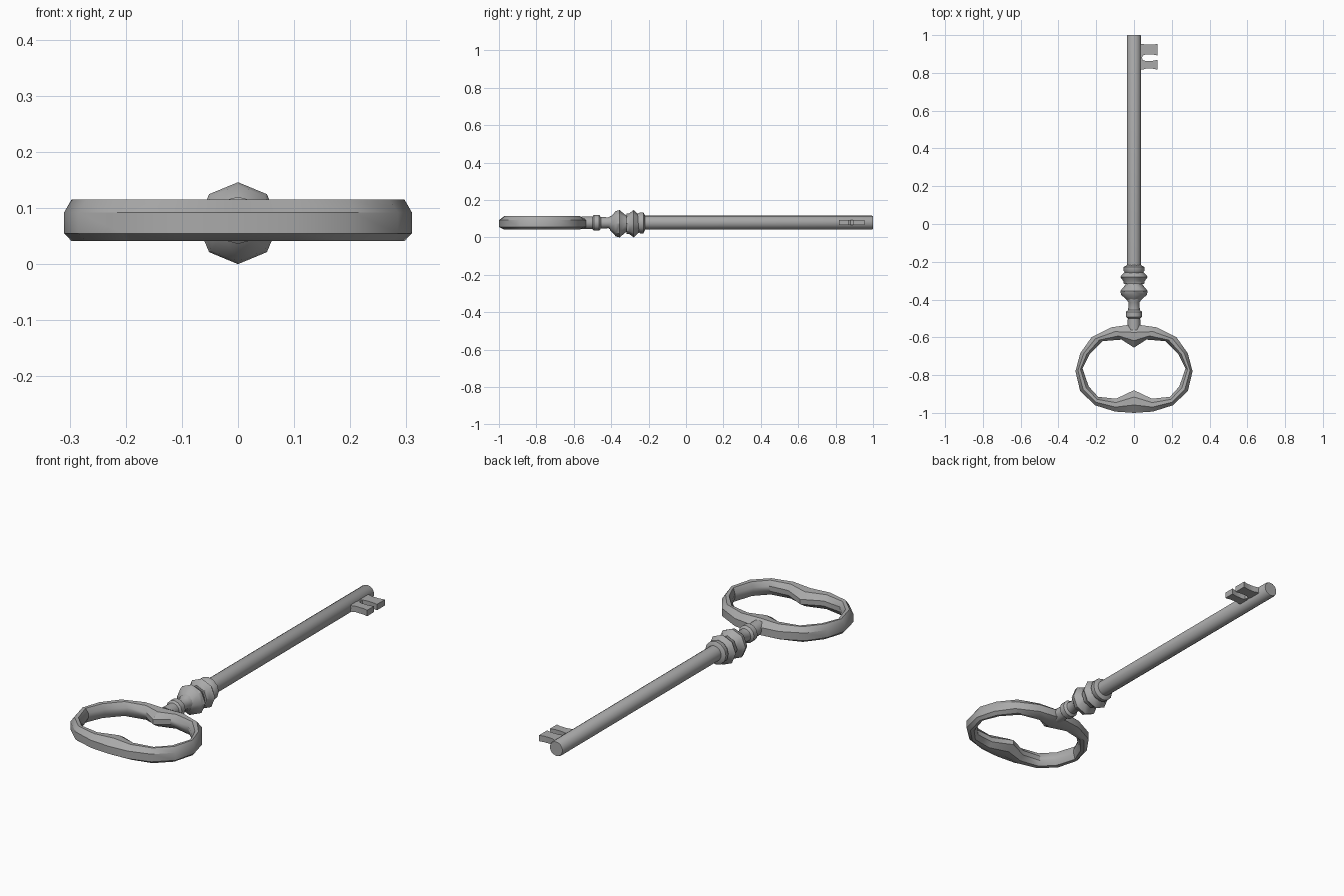
import bpy, bmesh, math
from mathutils import Vector

cube = bpy.data.objects.get("Cube")
if cube:
    bpy.data.objects.remove(cube, do_unlink=True)

metal = bpy.data.materials.new("grey_metal")
metal.use_nodes = True
grey = (0.4, 0.4, 0.4, 1)
metal.diffuse_color = grey
metal.node_tree.nodes["Principled BSDF"].inputs["Base Color"].default_value = grey


def finish(name, bm, angle):
    bmesh.ops.recalc_face_normals(bm, faces=bm.faces)
    mesh = bpy.data.meshes.new(name)
    bm.to_mesh(mesh)
    bm.free()
    mesh.materials.append(metal)
    obj = bpy.data.objects.new(name, mesh)
    bpy.context.collection.objects.link(obj)
    bpy.ops.object.select_all(action='DESELECT')
    obj.select_set(True)
    bpy.context.view_layer.objects.active = obj
    bpy.ops.object.shade_smooth_by_angle(angle=math.radians(angle))
    return obj


def bridge(bm, a, b):
    n = len(a)
    for i in range(n):
        bm.faces.new((a[i], a[(i + 1) % n], b[(i + 1) % n], b[i]))


def lathe(name, profile, sides, z, angle=40):
    """Turn (y, radius) pairs round an axis along y at height z."""
    bm = bmesh.new()
    rings = []
    for y, r in profile:
        turns = [math.tau * i / sides for i in range(sides)]
        rings.append([bm.verts.new((r * math.cos(t), y, z + r * math.sin(t))) for t in turns])
    for a, b in zip(rings, rings[1:]):
        bridge(bm, a, b)
    bm.faces.new(rings[0])
    bm.faces.new(rings[-1])
    return finish(name, bm, angle)


# Shaft and turned neck
lathe("shaft", [(-0.23, 0.037), (0.995, 0.037), (1.0, 0.034)], 16, 0.079)
lathe("neck", [(-0.56, 0.034), (-0.50, 0.033), (-0.492, 0.042), (-0.465, 0.042),
               (-0.455, 0.031), (-0.415, 0.029), (-0.405, 0.036), (-0.38, 0.036)], 12, 0.078)
lathe("large_bead", [(-0.405, 0.035), (-0.375, 0.068), (-0.355, 0.073), (-0.32, 0.044),
                     (-0.30, 0.044)], 8, 0.073)
lathe("small_bead", [(-0.318, 0.054), (-0.303, 0.056), (-0.28, 0.073), (-0.252, 0.048)], 8, 0.073)
lathe("collar", [(-0.26, 0.046), (-0.246, 0.056), (-0.228, 0.056), (-0.218, 0.038)], 12, 0.078)

# Oval bow with a cusp at both ends of the opening, right half mirrored
outer = [(0, -0.53), (0.12, -0.547), (0.225, -0.60), (0.285, -0.685), (0.31, -0.78),
         (0.285, -0.885), (0.205, -0.96), (0.10, -0.993), (0, -1.0)]
inner = [(0, -0.655), (0.065, -0.612), (0.165, -0.62), (0.235, -0.69), (0.272, -0.765),
         (0.24, -0.86), (0.19, -0.915), (0.095, -0.925), (0, -0.88)]


def mirrored(half):
    return half + [(-x, y) for x, y in half[-2:0:-1]]


bm = bmesh.new()
section = [(0, 0.055), (0, 0.092), (0.35, 0.115), (0.7, 0.113),
           (1, 0.09), (1, 0.066), (0.7, 0.043), (0.35, 0.041)]
pairs = [(Vector(o), Vector(i)) for o, i in zip(mirrored(outer), mirrored(inner))]
rings = [[bm.verts.new((*o.lerp(i, t), z)) for o, i in pairs] for t, z in section]
for k in range(len(rings)):
    bridge(bm, rings[k], rings[(k + 1) % len(rings)])
finish("bow", bm, 35)


def plate(name, points, low, high):
    bm = bmesh.new()
    face = bm.faces.new([bm.verts.new((x, y, low)) for x, y in points])
    up = bmesh.ops.extrude_face_region(bm, geom=[face])
    bmesh.ops.translate(bm, vec=(0, 0, high - low),
                        verts=[v for v in up["geom"] if isinstance(v, bmesh.types.BMVert)])
    return finish(name, bm, 30)


# Bit: two waisted teeth with flared ends
for name, y, half in (("front_tooth", 0.843, 0.026), ("back_tooth", 0.923, 0.031)):
    side = [(0.02, half), (0.045, half), (0.06, half - 0.005), (0.10, half - 0.005), (0.125, half)]
    points = [(x, y + h) for x, h in side] + [(x, y - h) for x, h in reversed(side)]
    plate(name, points, 0.065, 0.094)
plate("bit_web", [(0.02, 0.86), (0.05, 0.86), (0.042, 0.88), (0.05, 0.90), (0.02, 0.90)], 0.067, 0.092)
